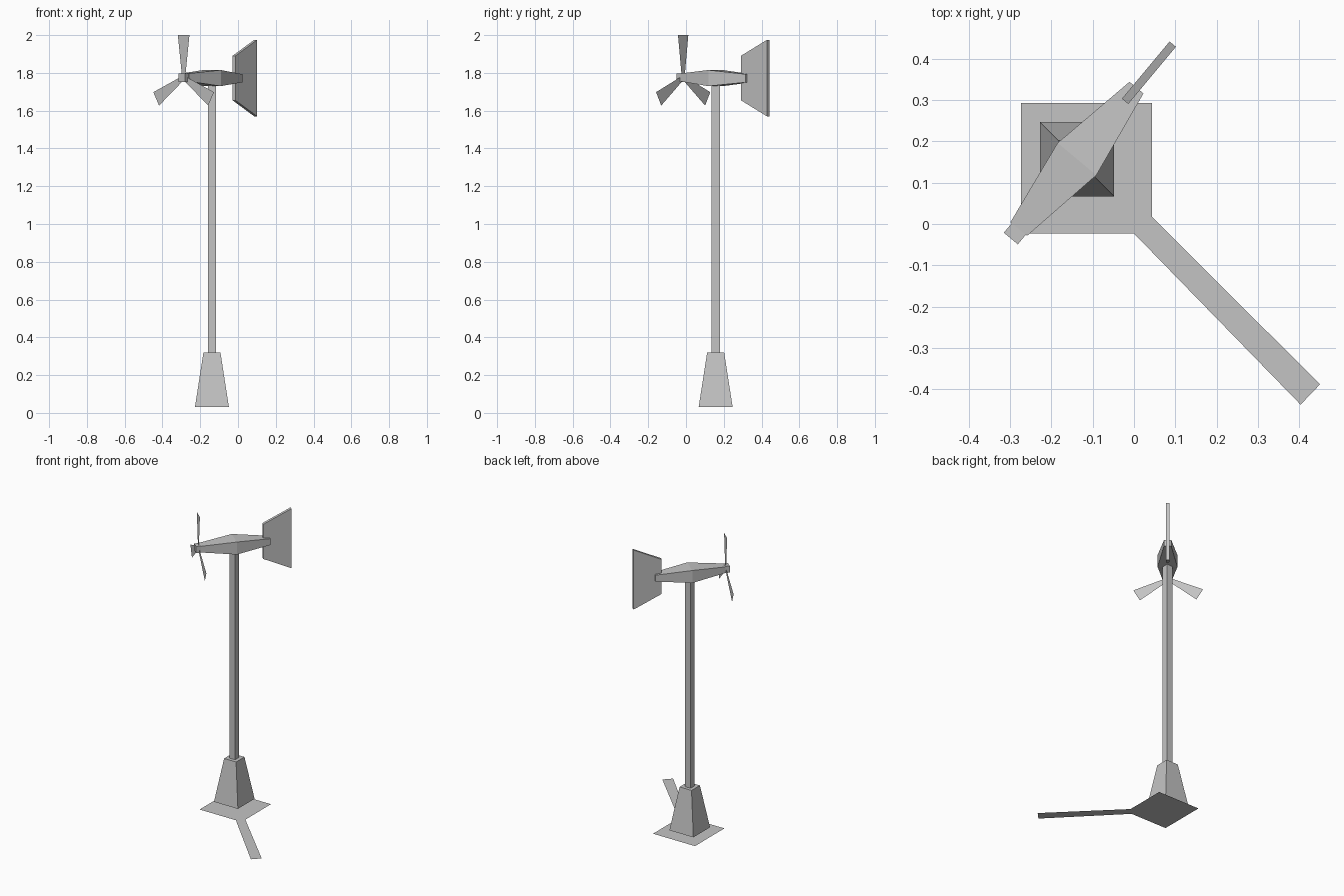
import bpy
import bmesh
import math
from mathutils import Matrix, Vector

if "Cube" in bpy.data.objects:
    bpy.data.objects.remove(bpy.data.objects["Cube"])

grey = bpy.data.materials.new("light grey")
grey.diffuse_color = (0.55, 0.55, 0.55, 1)
grey.use_nodes = True
grey.node_tree.nodes["Principled BSDF"].inputs["Base Color"].default_value = grey.diffuse_color

CENTRE = Vector((-0.138, 0.157, 0))
HEADING = math.radians(50.2)      # horizontal direction from rotor to tail
# head frame: local x runs towards the tail, local y sideways
HEAD = Matrix.Translation(CENTRE) @ Matrix.Rotation(HEADING, 4, 'Z')


def finish(name, bm, matrix=None, solid=True):
    if solid:
        bmesh.ops.recalc_face_normals(bm, faces=bm.faces)
    if matrix is not None:
        bm.transform(matrix)
    mesh = bpy.data.meshes.new(name)
    bm.to_mesh(mesh)
    bm.free()
    mesh.materials.append(grey)
    obj = bpy.data.objects.new(name, mesh)
    bpy.context.collection.objects.link(obj)
    return obj


def loft(name, rings, matrix):
    """Skin a closed solid through rings with equal point counts."""
    bm = bmesh.new()
    loops = [[bm.verts.new(p) for p in ring] for ring in rings]
    n = len(loops[0])
    for a, b in zip(loops, loops[1:]):
        for i in range(n):
            j = (i + 1) % n
            bm.faces.new((a[i], a[j], b[j], b[i]))
    bm.faces.new(loops[0])
    bm.faces.new(loops[-1])
    return finish(name, bm, matrix)


def square(h, z):
    return [(-h, -h, z), (h, -h, z), (h, h, z), (-h, h, z)]


def section(x, w, z0, z1):
    return [(x, -w, z0), (x, w, z0), (x, w, z1), (x, -w, z1)]


# ground pad with diagonal path, a flat sheet
bm = bmesh.new()
outline = [(-0.273, -0.023), (0, -0.023), (0.403, -0.437), (0.45, -0.388),
           (0.043, 0.018), (0.043, 0.293), (-0.273, 0.293)]
bm.faces.new([bm.verts.new((x, y, 0)) for x, y in outline])
finish("ground_pad", bm, solid=False)

# tapered pedestal and square pole
upright = Matrix.Translation(CENTRE)
loft("pedestal", [square(0.09, 0.03), square(0.045, 0.32)], upright)
loft("pole", [square(0.022, 0.32), square(0.022, 1.75)], upright)

# nacelle swelling over the pole, and the hub at its nose
loft("nacelle", [section(-0.22, 0.026, 1.755, 1.797),
                 section(0, 0.061, 1.73, 1.815),
                 section(0.225, 0.022, 1.75, 1.793)], HEAD)
loft("hub", [section(-0.25, 0.022, 1.753, 1.798),
             section(-0.22, 0.022, 1.753, 1.798)], HEAD)

# flared tail vane
loft("tail_vane", [section(0.182, 0.01, 1.655, 1.89),
                   section(0.362, 0.01, 1.57, 1.975)], HEAD)

# three flat rotor blades
rotor = HEAD @ Matrix.Translation((-0.228, 0.005, 1.775)) @ \
    Matrix.Rotation(math.radians(-2), 4, 'Z')
for k in range(3):
    bm = bmesh.new()
    shape = [(0.013, 0.015), (0.041, 0.225), (-0.041, 0.225), (-0.013, 0.015)]
    bm.faces.new([bm.verts.new((0, y, z)) for y, z in shape])
    turn = Matrix.Rotation(math.radians(120 * k), 4, 'X')
    finish(f"blade_{k + 1}", bm, rotor @ turn, solid=False)
